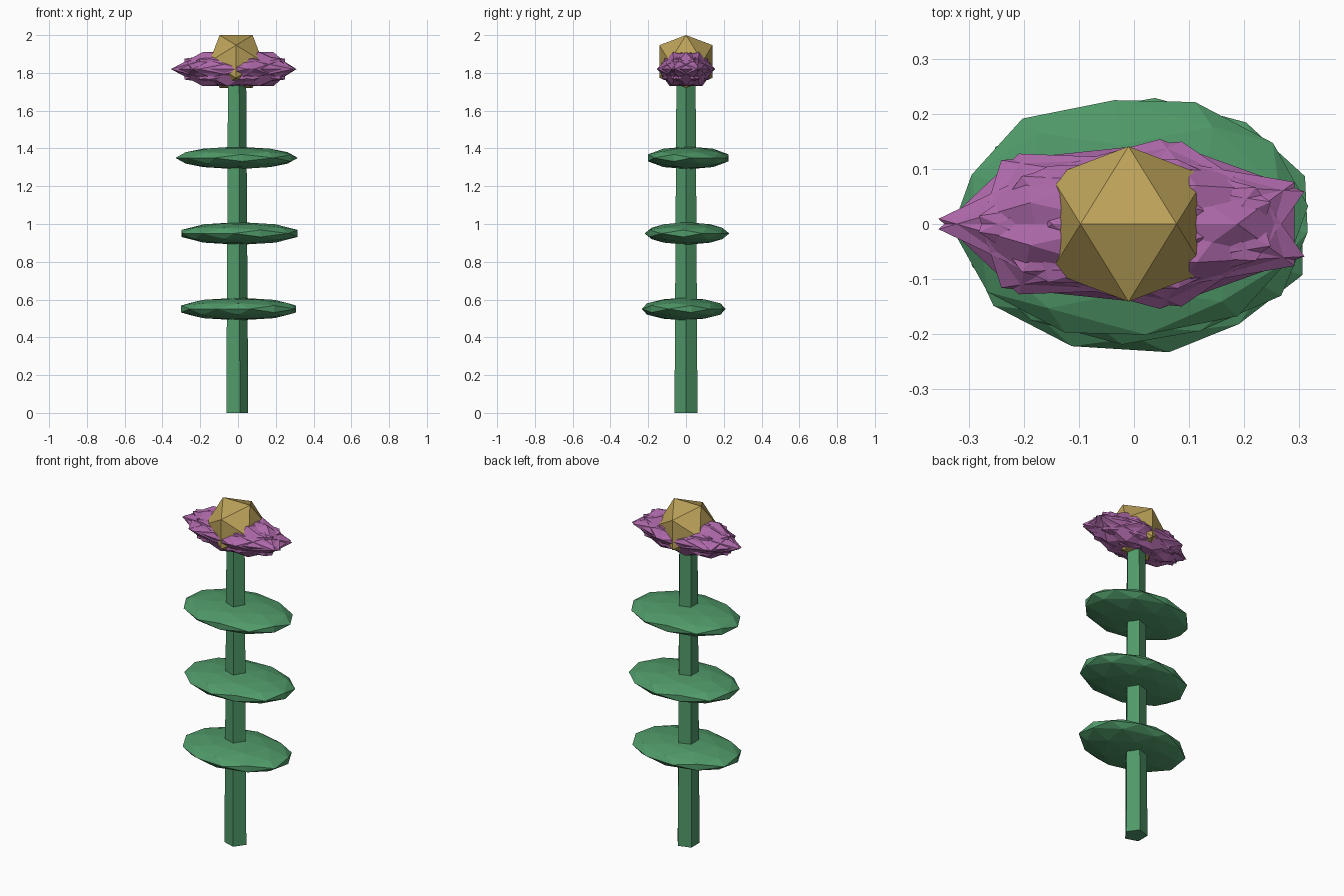
import bpy, bmesh, math
from mathutils import Matrix, Vector

if "Cube" in bpy.data.objects:
    bpy.data.objects.remove(bpy.data.objects["Cube"])

CX = -0.01  # plant axis


def material(name, rgb):
    m = bpy.data.materials.new(name)
    m.diffuse_color = (*rgb, 1)
    m.use_nodes = True
    m.node_tree.nodes["Principled BSDF"].inputs["Base Color"].default_value = m.diffuse_color
    return m


GREEN = material("green", (0.08, 0.32, 0.14))
PURPLE = material("purple", (0.42, 0.14, 0.40))
GOLD = material("gold", (0.50, 0.36, 0.10))


def finish(bm, name, mat):
    me = bpy.data.meshes.new(name)
    bm.to_mesh(me)
    bm.free()
    me.materials.append(mat)
    ob = bpy.data.objects.new(name, me)
    bpy.context.collection.objects.link(ob)
    return ob


def ico(bm, loc, size, spin=0.0, detail=1):
    """Edge-up icosphere, spun about z and then stretched to size."""
    m = (Matrix.Translation(loc) @ Matrix.Diagonal((*size, 1))
         @ Matrix.Rotation(spin, 4, 'Z')
         @ Matrix.Rotation(-math.radians(31.717), 4, 'Y'))
    bmesh.ops.create_icosphere(bm, subdivisions=detail, radius=1, matrix=m)


# Five-sided tapered stem with a corner towards +x
bm = bmesh.new()
rings = []
for z, r in ((0, 0.064), (1.82, 0.053)):
    rings.append([bm.verts.new((CX + r * math.cos(math.tau * k / 5),
                                r * math.sin(math.tau * k / 5), z))
                  for k in range(5)])
lo, hi = rings
for k in range(5):
    j = (k + 1) % 5
    bm.faces.new((lo[k], lo[j], hi[j], hi[k]))
bm.faces.new(lo[::-1])
bm.faces.new(hi)
finish(bm, "stem", GREEN)

# Three flat leaf discs, each turned and nudged a little
for i, (x, y, z, spin) in enumerate(((0.003, -0.012, 0.55, 69),
                                     (0.008, 0.005, 0.95, 53),
                                     (-0.007, 0.012, 1.35, 37))):
    bm = bmesh.new()
    ico(bm, Vector((x, y, z)), (0.325, 0.225, 0.06), math.radians(spin), 2)
    finish(bm, f"leaf_{i + 1}", GREEN)

# Spiky petal cluster: overlapping flattened icosahedra around the axis
N = 7
for k in range(N):
    a = math.tau * k / N
    bm = bmesh.new()
    ico(bm, Vector((CX + 0.03 * math.cos(a), 0.013 * math.sin(a), 1.82)),
        (0.32, 0.145, 0.105), a)
    finish(bm, f"petal_{k + 1}", PURPLE)

# Faceted flower centre
bm = bmesh.new()
ico(bm, Vector((CX, 0, 1.86)), (0.166, 0.166, 0.1645))
finish(bm, "flower_centre", GOLD)
